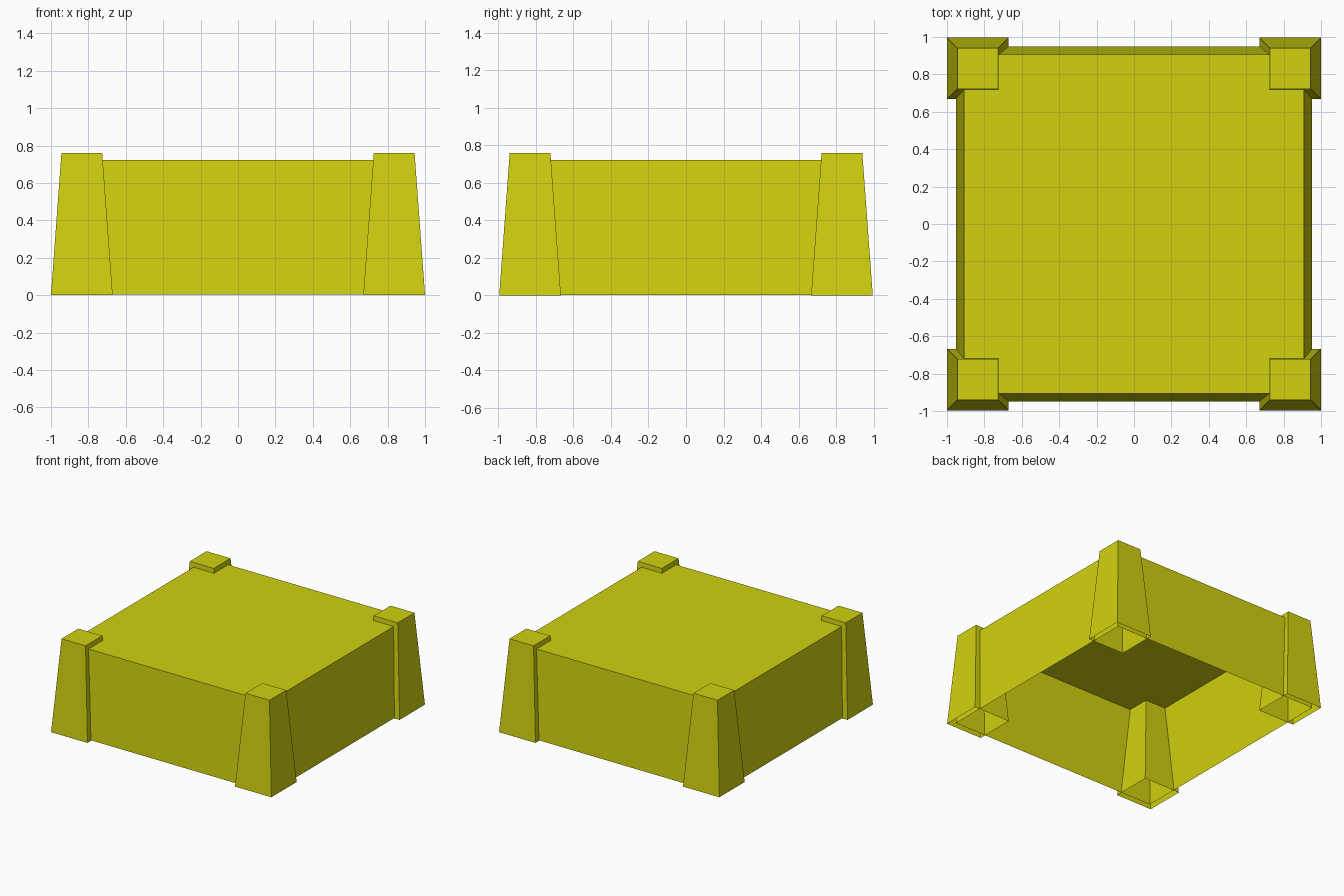
import bpy, bmesh

if "Cube" in bpy.data.objects:
    bpy.data.objects.remove(bpy.data.objects["Cube"])

# Single yellow colour
yellow = bpy.data.materials.new("yellow")
yellow.diffuse_color = (0.64, 0.64, 0.005, 1)
yellow.use_nodes = True
yellow.node_tree.nodes["Principled BSDF"].inputs["Base Color"].default_value = yellow.diffuse_color

Y_SCALE = 0.996


def open_frustum(name, cx, cy, half_bottom, half_top, z0, z1):
    """Tapered square shell, closed on top and open underneath."""
    bm = bmesh.new()
    bmesh.ops.create_cube(bm, size=2)
    for v in bm.verts:
        h = half_top if v.co.z > 0 else half_bottom
        v.co = (cx + v.co.x * h, (cy + v.co.y * h) * Y_SCALE,
                z1 if v.co.z > 0 else z0)
    bm.normal_update()
    bottom = [f for f in bm.faces if f.normal.z < -0.9]
    bmesh.ops.delete(bm, geom=bottom, context='FACES_ONLY')
    mesh = bpy.data.meshes.new(name)
    bm.to_mesh(mesh)
    bm.free()
    mesh.materials.append(yellow)
    obj = bpy.data.objects.new(name, mesh)
    bpy.context.collection.objects.link(obj)
    return obj


# Hollow body
open_frustum("body", 0, 0, 0.953, 0.909, 0.003, 0.722)

# Tapered corner posts
for side, sx in (("left", -1), ("right", 1)):
    for end, sy in (("front", -1), ("back", 1)):
        open_frustum(f"{end}_{side}_post", sx * 0.835, sy * 0.835,
                     0.165, 0.109, 0.0, 0.76)
